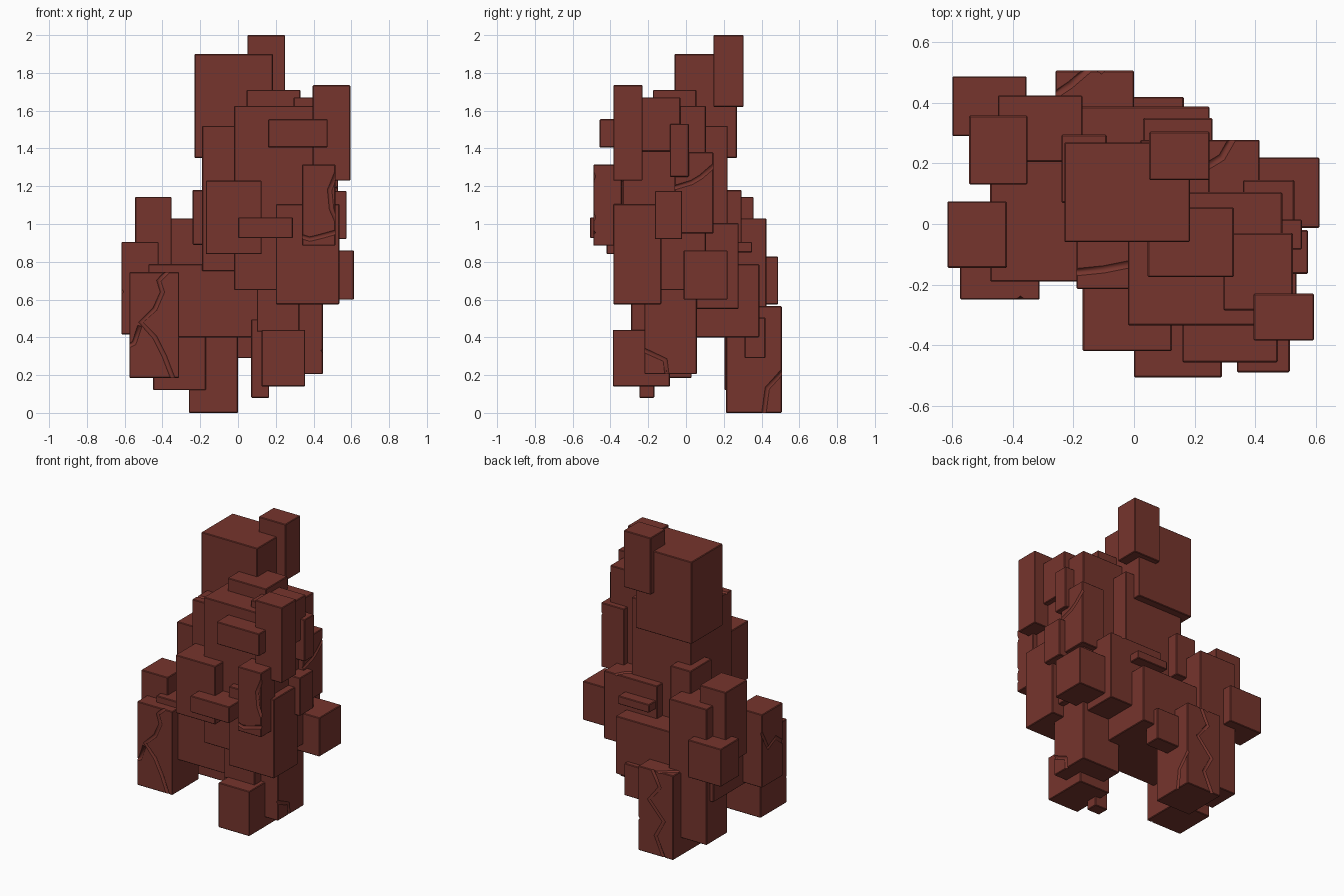
import bpy
import bmesh
from mathutils import Vector

default_cube = bpy.data.objects.get("Cube")
if default_cube:
    bpy.data.objects.remove(default_cube, do_unlink=True)

# One flat colour for the whole figure
stone = bpy.data.materials.new("dark red stone")
stone.use_nodes = True
stone_colour = (.18, .035, .026, 1)
stone.diffuse_color = stone_colour
shader = next(n for n in stone.node_tree.nodes if n.type == "BSDF_PRINCIPLED")
shader.inputs["Base Color"].default_value = stone_colour
shader.inputs["Roughness"].default_value = .9


def block(name, x, y, z, edge=.004):
    """Bevelled stone block spanning the given x, y and z ranges."""
    bm = bmesh.new()
    bmesh.ops.create_cube(bm, size=1)
    spans = (x, y, z)
    for vert in bm.verts:
        vert.co = Vector([span[1] if c > 0 else span[0]
                          for span, c in zip(spans, vert.co)])
    bmesh.ops.bevel(bm, geom=list(bm.edges), offset=edge, segments=1,
                    profile=.5, affect="EDGES")
    bmesh.ops.recalc_face_normals(bm, faces=list(bm.faces))
    mesh = bpy.data.meshes.new(name)
    bm.to_mesh(mesh)
    bm.free()
    mesh.materials.append(stone)
    obj = bpy.data.objects.new(name, mesh)
    bpy.context.collection.objects.link(obj)
    return obj


def crack(obj, axis, level, *points):
    """Carve a groove along a path on the face where the axis equals level."""
    curve = bpy.data.curves.new("crack_path", "CURVE")
    curve.dimensions = "3D"
    curve.bevel_depth = .012
    curve.bevel_resolution = 0
    curve.use_fill_caps = True
    spline = curve.splines.new("POLY")
    spline.points.add(len(points) - 1)
    for target, flat in zip(spline.points, points):
        position = list(flat)
        position.insert("xyz".index(axis), level)
        target.co = (*position, 1)
    path = bpy.data.objects.new("crack_path", curve)
    bpy.context.collection.objects.link(path)
    graph = bpy.context.evaluated_depsgraph_get()
    cutter_mesh = bpy.data.meshes.new_from_object(path.evaluated_get(graph))
    cutter = bpy.data.objects.new("crack_cutter", cutter_mesh)
    cutter.hide_render = True
    bpy.context.collection.objects.link(cutter)
    cut = obj.modifiers.new("crack", "BOOLEAN")
    cut.operation = "DIFFERENCE"
    cut.solver = "EXACT"
    cut.use_self = True
    cut.object = cutter
    bpy.context.view_layer.update()
    graph = bpy.context.evaluated_depsgraph_get()
    carved = bpy.data.meshes.new_from_object(obj.evaluated_get(graph))
    obj.modifiers.clear()
    if len(carved.polygons) >= len(obj.data.polygons):
        obj.data = carved
        obj.data.materials.clear()
        obj.data.materials.append(stone)
    bpy.data.objects.remove(cutter, do_unlink=True)
    bpy.data.objects.remove(path, do_unlink=True)


# Top of the figure
block("upper_hump", x=(-.23, .185), y=(-.06, .27), z=(1.35, 1.9))
block("peak_block", x=(.05, .25), y=(.145, .305), z=(1.62, 2))
block("crown_slab", x=(.045, .33), y=(-.175, .055), z=(1.55, 1.71))
block("left_shoulder_inner", x=(.295, .525), y=(-.285, -.03), z=(1.385, 1.67))
block("left_shoulder_outer", x=(.395, .595), y=(-.385, -.23), z=(1.23, 1.735))
block("left_shoulder_rib", x=(.4, .555), y=(-.085, .015), z=(1.25, 1.53))

# Chest and upper back
block("chest", x=(-.02, .49), y=(-.335, .105), z=(.65, 1.625))
block("brow_bar", x=(.16, .475), y=(-.457, -.3), z=(1.405, 1.555))
block("right_chest_plate", x=(-.17, .125), y=(-.42, -.18), z=(.84, 1.23))
block("front_bar", x=(0, .29), y=(-.507, -.3), z=(.925, 1.035))
back = block("upper_back", x=(-.19, .25), y=(-.215, .22), z=(.75, 1.52))
crack(back, "z", 1.52, (-.2, -.16), (-.1, -.15), (0, -.13))
left_plate = block("left_chest_plate", x=(.34, .515), y=(-.49, -.34),
                   z=(.885, 1.315))
crack(left_plate, "y", -.49, (.53, 1.29), (.485, 1.18), (.495, 1.08), (.53, 1))
crack(left_plate, "y", -.49, (.32, .94), (.38, .92), (.44, .935), (.53, .96))

# Left flank
flank = block("left_flank", x=(.36, .53), y=(-.06, .145), z=(.95, 1.38))
crack(flank, "x", .53, (-.07, 1.19), (.03, 1.22), (.08, 1.25), (.16, 1.32))
block("left_flank_knob", x=(.4, .575), y=(-.165, -.02), z=(.92, 1.175))
block("left_elbow", x=(.4, .613), y=(-.013, .22), z=(.6, .86))
block("left_hip_plate", x=(.2, .537), y=(-.385, -.13), z=(.575, 1.105))
loin = block("left_loin", x=(.02, .415), y=(-.1, .278), z=(.55, 1.005))
crack(loin, "z", 1.005, (.24, .19), (.29, .22), (.33, .29))

# Lower body and rear
block("lower_body", x=(-.475, .25), y=(-.19, .388), z=(.4, .787))
block("rear_ledge", x=(.03, .26), y=(.15, .35), z=(.85, .905))
block("rear_knob", x=(-.02, .165), y=(.31, .42), z=(.29, .505))
block("back_stud", x=(-.24, -.09), y=(.07, .295), z=(.89, 1.18))

# Right side
block("right_rear_column", x=(-.45, -.17), y=(.205, .425), z=(.12, 1.03))
block("right_rear_post", x=(-.545, -.352), y=(.13, .358), z=(.65, 1.143))
block("right_rear_knob", x=(-.6, -.355), y=(.29, .488), z=(.575, .827))
elbow = block("right_elbow", x=(-.617, -.42), y=(-.145, .075), z=(.415, .905))
crack(elbow, "x", -.617, (-.16, .63), (-.07, .7), (.01, .66), (.09, .8))

# Arm and legs
arm = block("right_arm", x=(-.575, -.312), y=(-.25, .03), z=(.185, .745))
crack(arm, "y", -.25, (-.36, .76), (-.42, .7), (-.4, .64), (-.44, .55),
      (-.515, .48), (-.44, .4), (-.39, .3), (-.34, .17))
crack(arm, "y", -.25, (-.52, .46), (-.55, .37), (-.59, .35))
leg = block("rear_leg", x=(-.26, 0), y=(.212, .507), z=(0, .565))
crack(leg, "x", 0, (.52, .23), (.43, .13), (.41, -.02))
crack(leg, "y", .507, (-.1, .58), (-.16, .46), (-.08, .36), (-.19, .24),
      (-.13, .13), (-.2, -.02))
crack(leg, "z", .565, (-.27, .42), (-.21, .46), (-.14, .52))
thigh = block("left_thigh", x=(.165, .45), y=(-.22, .057), z=(.205, .66))
crack(thigh, "x", .45, (-.24, .34), (-.11, .28), (-.1, .19))
block("left_thigh_pad", x=(.1, .325), y=(-.29, -.05), z=(.43, .68))
block("left_foot", x=(.125, .355), y=(-.387, -.085), z=(.14, .44))
block("left_toe", x=(.07, .165), y=(-.247, -.167), z=(.08, .495))
